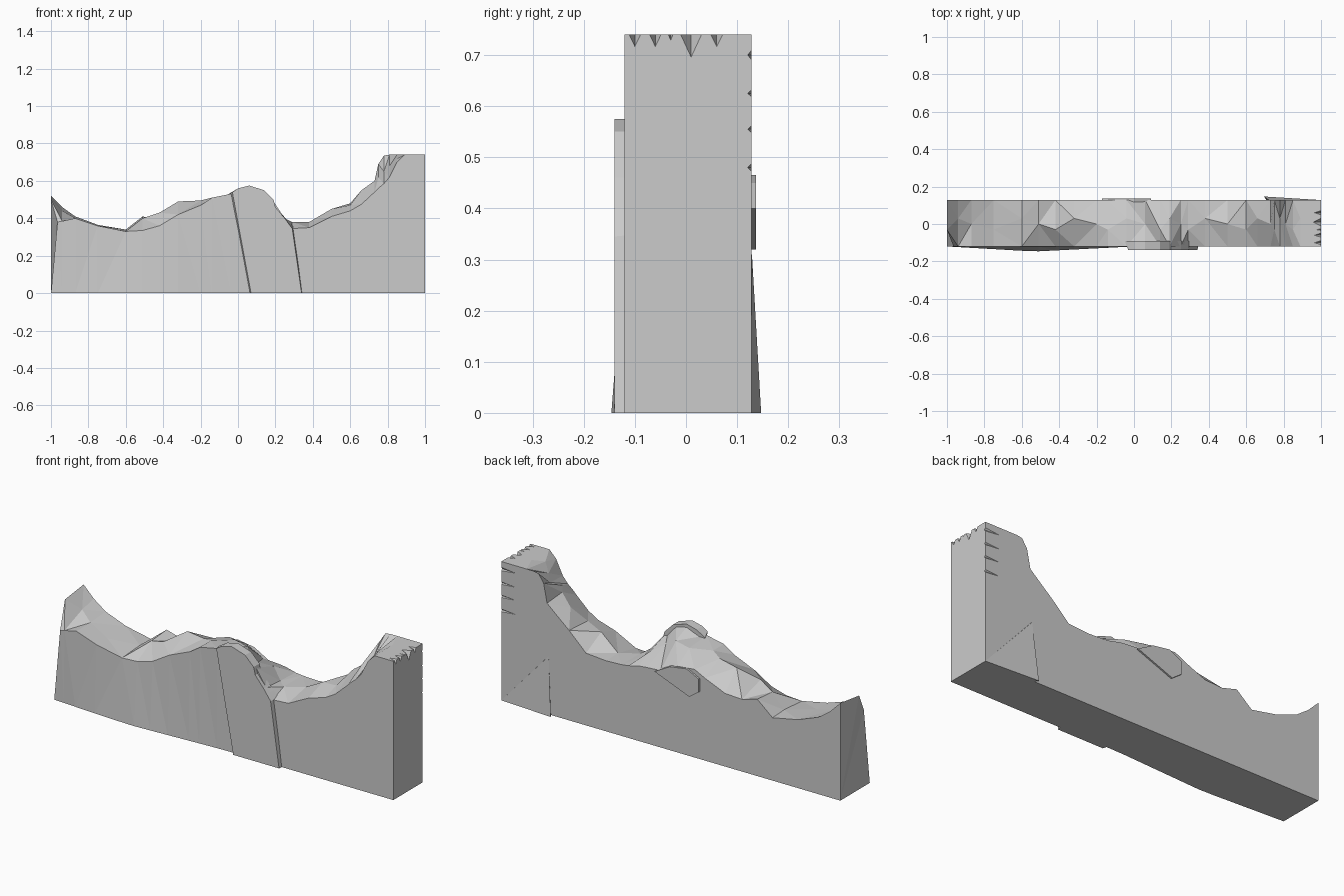
import bpy, bmesh

if "Cube" in bpy.data.objects:
    bpy.data.objects.remove(bpy.data.objects["Cube"])


def make_object(name, bm):
    bmesh.ops.recalc_face_normals(bm, faces=bm.faces)
    mesh = bpy.data.meshes.new(name)
    bm.to_mesh(mesh)
    bm.free()
    obj = bpy.data.objects.new(name, mesh)
    bpy.context.collection.objects.link(obj)
    return obj


def hull(name, points):
    bm = bmesh.new()
    verts = [bm.verts.new(p) for p in points]
    bmesh.ops.convex_hull(bm, input=verts)
    return make_object(name, bm)


def slab(name, outer, y_outer, inner, y_inner):
    # Two matching x-z outlines joined by side faces
    bm = bmesh.new()
    a = [bm.verts.new((x, y_outer, z)) for x, z in outer]
    b = [bm.verts.new((x, y_inner, z)) for x, z in inner]
    bm.faces.new(a)
    bm.faces.new(b[::-1])
    for i in range(len(a)):
        j = (i + 1) % len(a)
        bm.faces.new((a[i], b[i], b[j], a[j]))
    return make_object(name, bm)


# Broken top of the wall: x, then height at front, middle and back
columns = [
    (-1.0, .38, .50, .52), (-.94, .385, .44, .46), (-.87, .40, .40, .41),
    (-.75, .36, .36, .365), (-.60, .33, .34, .335), (-.51, .335, .40, .41),
    (-.42, .36, .43, .385), (-.32, .42, .49, .39), (-.20, .47, .495, .44),
    (-.14, .51, .51, .47), (-.04, .53, .52, .46), (.06, .57, .52, .41),
    (.14, .55, .47, .405), (.19, .49, .44, .40), (.25, .40, .39, .385),
    (.29, .345, .38, .38), (.38, .35, .38, .376), (.50, .41, .45, .385),
    (.60, .44, .47, .48), (.66, .475, .55, .53), (.73, .54, .60, .59),
    (.75, .56, .62, .69), (.78, .585, .65, .735), (.81, .62, .68, .74),
    (.85, .70, .72, .74), (.89, .74, .74, .74), (1.0, .74, .74, .74),
]

# Wall body, with the foot of the left front bulging outward
bm = bmesh.new()
rings = []
for i, (x, f, m, b) in enumerate(columns):
    bulge = max(0, min((x + 1) / .47, -x / .53)) * .027
    x_front = -.965 if i == 0 else x
    mid_y = (-.03, .03, .0)[i % 3]
    ring = [(x, -.12 - bulge, 0), (x_front, -.12, f),
            (x, mid_y, m), (x, .128, b), (x, .128, 0)]
    rings.append([bm.verts.new(p) for p in ring])
for r, s in zip(rings, rings[1:]):
    for k in range(5):
        n = (k + 1) % 5
        bm.faces.new((r[k], s[k], s[n], r[n]))
bm.faces.new(rings[0])
bm.faces.new(rings[-1][::-1])
bmesh.ops.triangulate(bm, faces=bm.faces)
wall = make_object("broken_wall", bm)


def notch(points):
    cutter = hull("notch_cutter", points)
    cutter.hide_render = True
    cutter.display_type = 'WIRE'
    mod = wall.modifiers.new("notch", 'BOOLEAN')
    mod.operation = 'DIFFERENCE'
    mod.solver = 'EXACT'
    mod.object = cutter


# Chips along the top of the right end
for y, w, d in ((-.10, .019, .03), (-.06, .019, .03), (-.03, .01, .015),
                (.01, .03, .055), (.06, .02, .03)):
    notch([(1.01, y - w, .75), (1.01, y + w, .75),
           (1.01, y, .74 - d), (.95, y, .75)])

# Horizontal gouges in the back of the tall end
for z, h in ((.70, .025), (.625, .018), (.555, .018), (.48, .02)):
    notch([(1.01, .14, z + h), (1.01, .14, z - h),
           (1.01, .12, z), (.78, .14, z)])

# Raised stone panel on the front
slab("front_panel",
     [(.07, 0), (.34, 0), (.29, .345), (.25, .40), (.20, .46), (.19, .50),
      (.14, .55), (.06, .575), (0, .56), (-.03, .54)], -.14,
     [(.055, 0), (.345, 0), (.30, .35), (.25, .405), (.20, .46), (.19, .50),
      (.14, .55), (.06, .575), (0, .56), (-.05, .53)], -.09)

# Raised chip on the back
chip = [(.09, .40), (-.115, .32), (-.17, .36), (-.17, .43), (-.10, .465), (0, .45)]
slab("back_chip", chip, .137, [(x * 1.03, z) for x, z in chip], .09)

# Thin buttress at the foot of the back
hull("back_buttress", [(.695, .147, 0), (.72, .11, 0), (1, .128, 0),
                       (1, .11, 0), (.72, .129, .31), (.74, .11, .31)])
